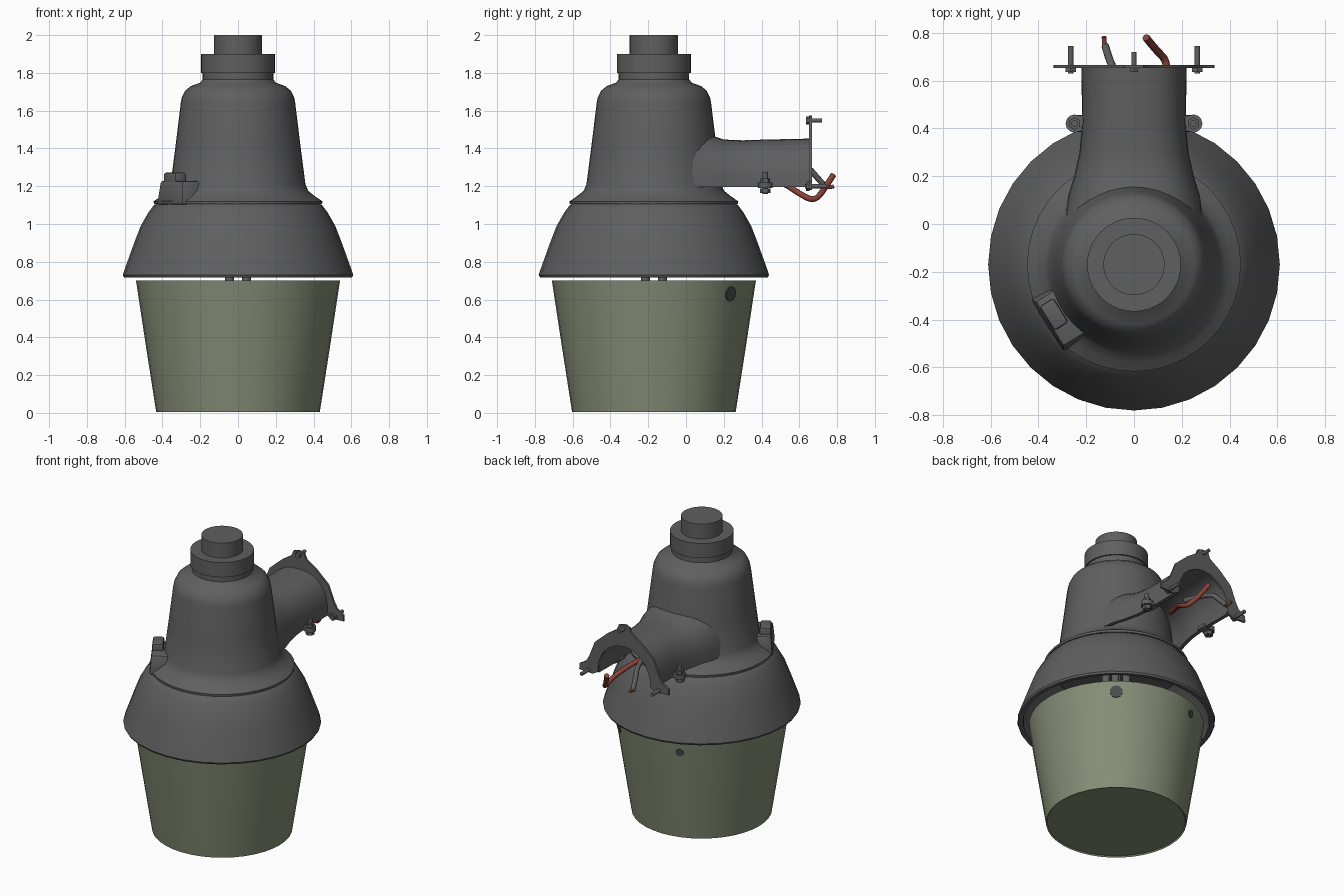
import bpy, bmesh, math
from mathutils import Vector, Matrix

if "Cube" in bpy.data.objects:
    bpy.data.objects.remove(bpy.data.objects["Cube"])

CY = -0.17  # y of the lamp axis


def material(name, rgb):
    m = bpy.data.materials.new(name)
    m.diffuse_color = (*rgb, 1)
    m.use_nodes = True
    m.node_tree.nodes["Principled BSDF"].inputs["Base Color"].default_value = m.diffuse_color
    return m


GREY = material("dark grey metal", (0.115, 0.115, 0.115))
GLASS = material("pale green glass", (0.235, 0.265, 0.18))
RED = material("red wire", (0.25, 0.055, 0.04))
SPOT = material("charcoal", (0.07, 0.075, 0.07))


def finish(name, bm, mat, angle=35):
    bmesh.ops.recalc_face_normals(bm, faces=bm.faces)
    me = bpy.data.meshes.new(name)
    bm.to_mesh(me)
    bm.free()
    ob = bpy.data.objects.new(name, me)
    bpy.context.collection.objects.link(ob)
    me.materials.append(mat)
    bpy.ops.object.select_all(action='DESELECT')
    ob.select_set(True)
    bpy.context.view_layer.objects.active = ob
    bpy.ops.object.shade_smooth_by_angle(angle=math.radians(angle))
    return ob


def lathe(name, profile, mat, segs=32, closed=False):
    bm = bmesh.new()
    rings = []
    for r, z in profile:
        if r == 0:
            rings.append([bm.verts.new((0, CY, z))] * segs)
        else:
            rings.append([bm.verts.new((r * math.cos(2 * math.pi * i / segs),
                                        CY + r * math.sin(2 * math.pi * i / segs), z))
                          for i in range(segs)])
    pairs = list(zip(rings, rings[1:])) + ([(rings[-1], rings[0])] if closed else [])
    for a, b in pairs:
        for i in range(segs):
            j = (i + 1) % segs
            bm.faces.new(list(dict.fromkeys((a[i], a[j], b[j], b[i]))))
    return finish(name, bm, mat)


def rod(name, p, q, r, mat=GREY, segs=12):
    p, q = Vector(p), Vector(q)
    bm = bmesh.new()
    rot = (q - p).to_track_quat('Z', 'Y').to_matrix().to_4x4()
    bmesh.ops.create_cone(bm, cap_ends=True, segments=segs, radius1=r, radius2=r,
                          depth=(q - p).length, matrix=Matrix.Translation((p + q) / 2) @ rot)
    return finish(name, bm, mat)


def block(name, loc, size, turn, taper=1.0):
    bm = bmesh.new()
    bmesh.ops.create_cube(bm, size=1)
    for v in bm.verts:
        k = taper if v.co.z > 0 else 1
        v.co = Vector((v.co.x * size[0] * k, v.co.y * size[1] * k, v.co.z * size[2]))
    bmesh.ops.bevel(bm, geom=bm.edges[:], offset=0.012, segments=2, affect='EDGES', profile=0.5)
    bm.transform(Matrix.Translation(loc) @ Matrix.Rotation(turn, 4, 'Z'))
    return finish(name, bm, GREY)


def wire(name, pts, r, mat):
    cu = bpy.data.curves.new(name, 'CURVE')
    cu.dimensions = '3D'
    cu.bevel_depth, cu.bevel_resolution, cu.use_fill_caps = r, 2, True
    sp = cu.splines.new('NURBS')
    sp.points.add(len(pts) - 1)
    for s, p in zip(sp.points, pts):
        s.co = (*p, 1)
    sp.use_endpoint_u, sp.order_u, sp.resolution_u = True, 3, 6
    cu.materials.append(mat)
    ob = bpy.data.objects.new(name, cu)
    bpy.context.collection.objects.link(ob)


# Housing: flange, tapered body, shoulder, collar and top cap
lathe("housing", [(0, 1.105), (0.445, 1.105), (0.447, 1.12), (0.41, 1.145), (0.372, 1.175),
                  (0.357, 1.21), (0.33, 1.42), (0.303, 1.64), (0.297, 1.67), (0.28, 1.705),
                  (0.25, 1.73), (0.2, 1.748), (0.187, 1.765), (0.187, 1.8), (0.196, 1.8),
                  (0.196, 1.9), (0.128, 1.9), (0.128, 2.0), (0, 2.0)], GREY, 40)

# Flared bell shade, hollow from below
lathe("bell_shade", [(0.42, 1.115), (0.445, 1.10), (0.475, 1.06), (0.515, 0.99), (0.548, 0.905),
                     (0.575, 0.83), (0.602, 0.755), (0.61, 0.73), (0.604, 0.718), (0.575, 0.722),
                     (0.555, 0.81), (0.525, 0.9), (0.49, 0.98), (0.44, 1.06), (0.4, 1.095)],
      GREY, 32, True)

# Glass diffuser bucket with a closed floor
def glass_radius(z):
    return 0.433 + (z - 0.01) / 0.69 * 0.107


lathe("glass_diffuser", [(0, 0.012), (0.425, 0.012), (0.433, 0.004), (0.487, 0.35), (0.54, 0.70),
                         (0.525, 0.70), (0.473, 0.35), (0.42, 0.025), (0, 0.025)], GLASS, 40)

# Dark round spots on the glass
for n, (deg, z, r) in enumerate([(50, 0.63, 0.04), (110, 0.625, 0.025)]):
    a = math.radians(deg)
    d = Vector((math.cos(a), math.sin(a), -0.15)).normalized()
    c = Vector((glass_radius(z) * math.cos(a), CY + glass_radius(z) * math.sin(a), z))
    rod(f"glass_spot_{n}", c - d * 0.003, c + d * 0.005, r, SPOT, 10)

# Socket and posts inside
rod("lamp_socket", (0, CY, 0.48), (0, CY, 0.66), 0.10, GREY, 20)
for sx in (-0.045, 0.045):
    for sy in (-0.045, 0.045):
        rod("socket_post", (sx, CY + sy, 0.64), (sx, CY + sy, 1.11), 0.024)

# Mounting arm: arched shell, open underneath, flaring into the housing
def arch(y, hw, top, base=1.195, n=16):
    pts = []
    for i in range(n + 1):
        t = math.pi * i / n
        c, s = math.cos(t), math.sin(t)
        pts.append((hw * math.copysign(abs(c) ** 0.8, c), y, base + (top - base) * max(s, 0) ** 0.8))
    return pts


bm = bmesh.new()
sections = []
for y, hw, top in [(-0.05, 0.30, 1.52), (0.12, 0.275, 1.475), (0.2, 0.25, 1.447),
                   (0.3, 0.228, 1.443), (0.42, 0.217, 1.447), (0.655, 0.22, 1.452)]:
    outer = [bm.verts.new(p) for p in arch(y, hw, top)]
    inner = [bm.verts.new(p) for p in reversed(arch(y, hw - 0.025, top - 0.025))]
    sections.append(outer + inner)
for a, b in zip(sections, sections[1:]):
    for i in range(len(a)):
        j = (i + 1) % len(a)
        bm.faces.new((a[i], a[j], b[j], b[i]))
for s in (sections[0], sections[-1]):
    for i in range(16):
        bm.faces.new((s[i], s[i + 1], s[-2 - i], s[-1 - i]))
finish("mounting_arm", bm, GREY)

# Three-lobed arched mounting plate
half_out = [(0.0, 1.575), (0.04, 1.565), (0.055, 1.53), (0.13, 1.48), (0.22, 1.40), (0.26, 1.30),
            (0.285, 1.255), (0.335, 1.225), (0.337, 1.185)]
half_in = [(0.0, 1.425), (0.05, 1.42), (0.11, 1.39), (0.155, 1.35), (0.18, 1.30), (0.193, 1.26),
           (0.195, 1.22), (0.2, 1.20), (0.235, 1.18)]
bm = bmesh.new()
for sx in (1, -1):
    for k in range(8):
        quad = [half_out[k], half_out[k + 1], half_in[k + 1], half_in[k]]
        bm.faces.new([bm.verts.new((sx * x, 0.652, z)) for x, z in quad])
bmesh.ops.remove_doubles(bm, verts=bm.verts, dist=1e-4)
bmesh.ops.recalc_face_normals(bm, faces=bm.faces)
ext = bmesh.ops.extrude_face_region(bm, geom=bm.faces[:])
bmesh.ops.translate(bm, vec=(0, 0.014, 0), verts=[g for g in ext["geom"] if isinstance(g, bmesh.types.BMVert)])
finish("mounting_plate", bm, GREY)

# Plate bolts and arm clamp bolts
rod("top_bolt", (0, 0.635, 1.548), (0, 0.72, 1.548), 0.011)
rod("top_bolt_head", (0, 0.635, 1.548), (0, 0.655, 1.548), 0.02, segs=6)
for sx in (-1, 1):
    x = sx * 0.265
    rod("side_bolt", (x, 0.63, 1.2), (x, 0.745, 1.2), 0.012)
    rod("side_bolt_head", (x, 0.635, 1.2), (x, 0.655, 1.2), 0.025, segs=6)
    x = sx * 0.248
    rod("clamp_ear", (x, 0.42, 1.19), (x, 0.42, 1.22), 0.038)
    rod("clamp_bolt", (x, 0.42, 1.16), (x, 0.42, 1.275), 0.014)
    rod("clamp_nut", (x, 0.42, 1.165), (x, 0.42, 1.188), 0.028, segs=6)
    rod("clamp_washer", (x, 0.42, 1.22), (x, 0.42, 1.24), 0.026, segs=6)
    block("clamp_web", (sx * 0.215, 0.42, 1.205), (0.07, 0.07, 0.03), 0)

# Light sensor pad and cap on the front left of the housing
turn = math.radians(212)
block("sensor_pad", (-0.30, -0.385, 1.165), (0.15, 0.26, 0.125), turn, 0.85)
block("sensor_cap", (-0.335, -0.378, 1.235), (0.07, 0.12, 0.075), turn)

# Loose wires
wire("red_wire", [(0.0, 0.35, 1.27), (0.06, 0.5, 1.23), (0.13, 0.6, 1.16), (0.14, 0.68, 1.12),
                  (0.09, 0.73, 1.18), (0.05, 0.78, 1.26)], 0.016, RED)
wire("grey_wire", [(-0.03, 0.45, 1.32), (-0.08, 0.64, 1.31), (-0.105, 0.69, 1.25),
                   (-0.12, 0.745, 1.19)], 0.016, GREY)
wire("grey_wire_tip", [(-0.12, 0.735, 1.2), (-0.125, 0.755, 1.19), (-0.125, 0.783, 1.2)], 0.01, RED)
